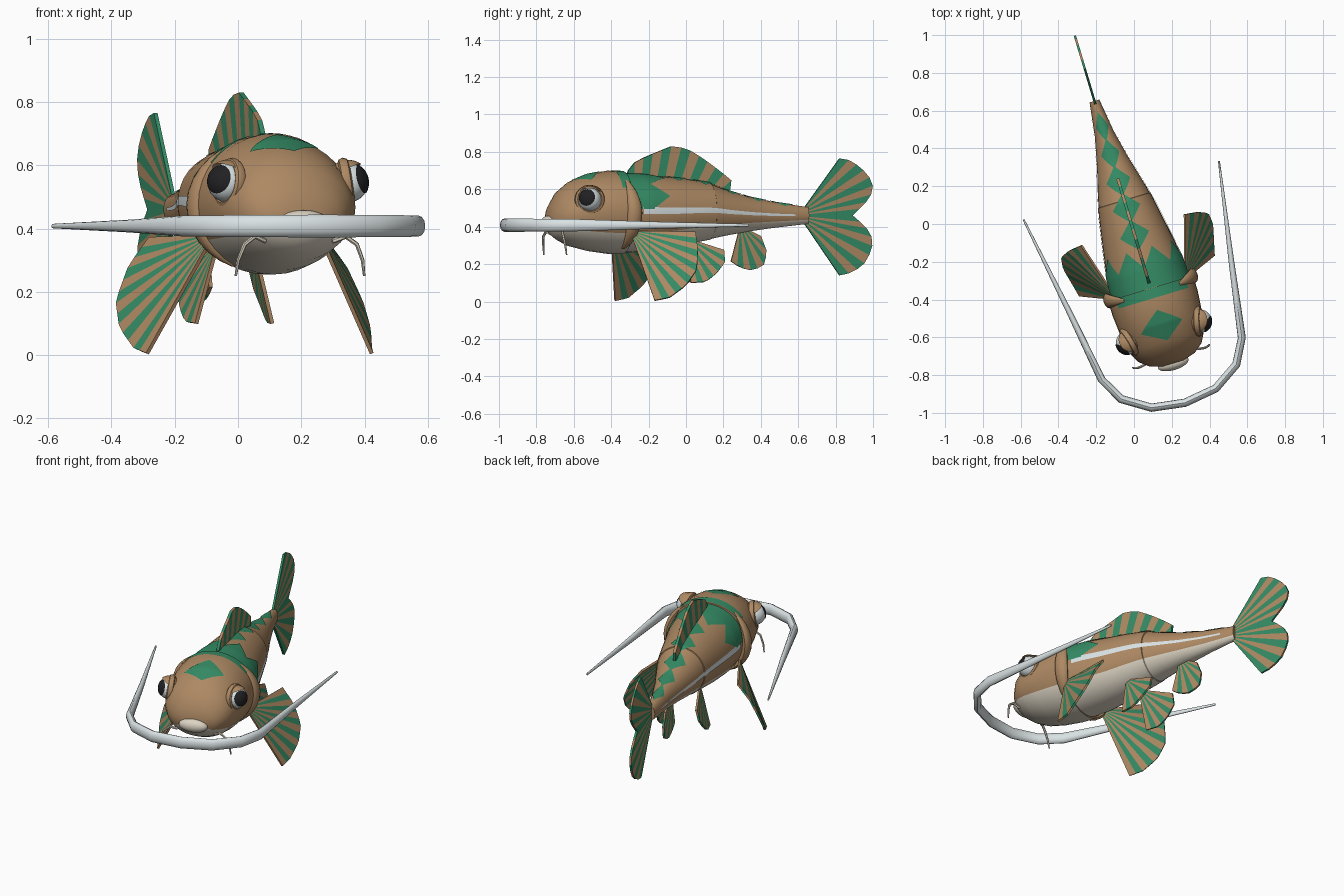
import bpy, bmesh, math
from mathutils import Vector

if "Cube" in bpy.data.objects:
    bpy.data.objects.remove(bpy.data.objects["Cube"])

TURN = math.radians(16.7)          # the whole fish is turned about z


def mat(name, c):
    m = bpy.data.materials.new(name)
    m.diffuse_color = (*c, 1)
    m.use_nodes = True
    m.node_tree.nodes["Principled BSDF"].inputs["Base Color"].default_value = m.diffuse_color
    return m


BROWN = mat("brown", (0.42, 0.25, 0.125))
GREEN = mat("green", (0.035, 0.26, 0.13))
CREAM = mat("cream", (0.72, 0.66, 0.55))
SILVER = mat("silver", (0.70, 0.76, 0.77))
BLACK = mat("black", (0.015, 0.015, 0.017))


def add(name, bm, mats, smooth=True, recalc=True):
    if recalc:
        bmesh.ops.recalc_face_normals(bm, faces=bm.faces)
    me = bpy.data.meshes.new(name)
    bm.to_mesh(me)
    bm.free()
    for m in mats:
        me.materials.append(m)
    ob = bpy.data.objects.new(name, me)
    bpy.context.collection.objects.link(ob)
    ob.rotation_euler.z = TURN
    ob.location.x = -.014
    if smooth:
        bpy.context.view_layer.objects.active = ob
        ob.select_set(True)
        bpy.ops.object.shade_smooth_by_angle(angle=math.radians(40))
        ob.select_set(False)
    return ob


def skin(bm, rings):
    # join rings of points into a capped tube
    vs = [[bm.verts.new(p) for p in r] for r in rings]
    n = len(vs[0])
    for a, b in zip(vs, vs[1:]):
        for i in range(n):
            bm.faces.new((a[i], a[(i + 1) % n], b[(i + 1) % n], b[i]))
    bm.faces.new(vs[0])
    bm.faces.new(vs[-1])


# stations: position, bottom, top, half width
HEAD = [(-.77, .40, .47, .06), (-.75, .355, .525, .125), (-.71, .325, .59, .175),
        (-.65, .295, .64, .207), (-.55, .27, .68, .225), (-.44, .255, .70, .235),
        (-.355, .255, .695, .235)]
BODY = [(-.40, .26, .685, .215), (-.25, .265, .68, .21), (-.10, .285, .665, .185),
        (0, .305, .655, .168), (.13, .33, .635, .145), (.132, .333, .630, .141),
        (.21, .35, .60, .122), (.35, .375, .56, .085), (.50, .395, .53, .052),
        (.68, .415, .505, .027)]


def surf(st, s, deg, off=0.0):
    s = min(max(s, st[0][0]), st[-1][0])
    for a, b in zip(st, st[1:]):
        if s <= b[0]:
            break
    k = (s - a[0]) / (b[0] - a[0])
    lo, hi, w = (a[i] + (b[i] - a[i]) * k for i in (1, 2, 3))
    t = math.radians(deg)
    return Vector(((w + off) * math.cos(t), s,
                   (lo + hi) / 2 + ((hi - lo) / 2 + off) * math.sin(t)))


def hull(name, st):
    bm = bmesh.new()
    skin(bm, [[surf(st, a[0], d) for d in range(0, 360, 10)] for a in st])
    for f in bm.faces:             # pale belly below the flank line
        if len(f.verts) == 4:
            m = sum((surf(st, v.co.y, -30).z - v.co.z for v in f.verts))
            f.material_index = int(m > 0)
    add(name, bm, [BROWN, CREAM])


hull("head", HEAD)
hull("body", BODY)


def patch(name, st, corners, material, off=0.0035, n=14):
    # thin marking between four (angle, position) corners
    bm = bmesh.new()
    a, b, c, d = [Vector(p) for p in corners]
    g = []
    for i in range(n + 1):
        u = i / n
        p, q = a.lerp(b, u), d.lerp(c, u)
        row = [p.lerp(q, j / n) for j in range(n + 1)]
        g.append([bm.verts.new(surf(st, r.y, r.x, off)) for r in row])
    for i in range(n):
        for j in range(n):
            bm.faces.new((g[i][j], g[i + 1][j], g[i + 1][j + 1], g[i][j + 1]))
    bm.normal_update()
    for f in list(bm.faces):
        p = f.calc_center_median()
        if f.normal.dot(p - Vector((0, p.y, .47))) < 0:
            f.normal_flip()
    add(name, bm, [material], recalc=False)


# green markings
patch("forehead_diamond", HEAD, [(60, -.56), (88, -.645), (122, -.575), (90, -.475)], GREEN)
patch("head_collar", HEAD, [(36, -.41), (144, -.41), (144, -.357), (36, -.357)], GREEN)
for k in range(8):
    t0, t1 = 6 + 21 * k, 27 + 21 * k
    e0, e1 = (-.24, -.14) if k % 2 == 0 else (-.14, -.24)
    patch("collar_point", BODY, [(t0, -.37), (t1, -.37), (t1, e1), (t0, e0)], GREEN)
for k in range(5):
    s = -.06 + .15 * k
    w = 26 + 32 * max(s, 0)
    patch("back_diamond", BODY,
          [(90 - w, s), (90, s - .082), (90 + w, s), (90, s + .082)], GREEN)
# pale side stripes
for m in (0, 1):
    c = [(-1, -.3), (9, -.3), (5, .6), (-5, .6)]
    patch("side_stripe", BODY, [(180 - t if m else t, s) for t, s in c], SILVER)


def tube(name, pts, radii, ref, material, sides=12):
    # radii: (across, along ref) for each point
    pts = [Vector(p) for p in pts]
    ref = Vector(ref)
    rings = []
    for i, p in enumerate(pts):
        t = pts[min(i + 1, len(pts) - 1)] - pts[max(i - 1, 0)]
        side = t.cross(ref).normalized()
        rx, rz = radii[i]
        rings.append([p + side * rx * math.cos(a) + ref * rz * math.sin(a)
                      for a in (math.tau * k / sides for k in range(sides))])
    bm = bmesh.new()
    skin(bm, rings)
    return add(name, bm, [material])


# long curved whisker sweeping round the front
half = [(.178, -.962), (.318, -.872), (.387, -.745), (.45, -.344), (.54, .187)]
rad = [(.022, .035), (.022, .034), (.021, .033), (.015, .02), (.005, .007)]
path = [(-x, y, .408) for x, y in half[::-1]] + [(0, -.988, .408)] + [(x, y, .408) for x, y in half]
tube("long_whisker", path, rad[::-1] + [(.022, .036)] + rad, (0, 0, 1), SILVER)


def ball(name, centre, scale, mats, axis=(0, 0, 1), keep=None):
    # sphere with its pole along axis, optionally cut down to a cap
    bm = bmesh.new()
    bmesh.ops.create_uvsphere(bm, u_segments=24, v_segments=24, radius=1)
    q = Vector(axis).to_track_quat('Z', 'Y')
    for v in bm.verts:
        v.co = q @ v.co
    if keep:
        bmesh.ops.delete(bm, geom=[f for f in bm.faces
                                   if not keep(f.calc_center_median())], context='FACES')
    for v in bm.verts:
        v.co = Vector(centre) + Vector([a * b for a, b in zip(v.co, scale)])
    return add(name, bm, mats)


ball("lips", (0, -.77, .418), (.085, .036, .04), [CREAM])

for sx in (-1, 1):
    # eye with pupil, heavy lid and socket rim
    look = Vector((sx * .78, -.58, .24)).normalized()
    eye = Vector((sx * .2, -.597, .545))
    ball("eye", eye, (.062,) * 3, [SILVER], look)
    ball("pupil", eye, (.065,) * 3, [BLACK], look, lambda d: d.dot(look) > .72)
    lid = Vector((-sx * .45, .25, 1)).normalized()
    ball("eyelid", eye, (.072,) * 3, [BROWN], lid, lambda d: d.dot(lid) > .5)
    axis = Vector((sx, -.25, .15)).normalized()
    u = axis.cross(Vector((0, 0, 1))).normalized()
    v = axis.cross(u)
    ring = []
    for k in range(24):
        a = math.tau * k / 24
        r = u * math.cos(a) + v * math.sin(a)
        ring.append([eye - axis * .008 + r * (.066 + .015 * math.cos(b)) + axis * .018 * math.sin(b)
                     for b in (math.tau * j / 8 for j in range(8))])
    bm = bmesh.new()
    vs = [[bm.verts.new(p) for p in r] for r in ring]
    for i in range(24):
        for j in range(8):
            bm.faces.new((vs[i][j], vs[(i + 1) % 24][j],
                          vs[(i + 1) % 24][(j + 1) % 8], vs[i][(j + 1) % 8]))
    add("eye_socket", bm, [BROWN])
    # gill cover rib
    ts = range(-60, 51, 10)
    rib = [surf(HEAD, -.385 + .03 * math.cos(math.radians(t * 1.5)), t) for t in ts]
    fat = [math.cos(math.radians((t + 5) * 1.5)) for t in ts]
    tube("gill_rib", [(sx * p.x, p.y, p.z) for p in rib],
         [(.022 * f + .003, .035 * f + .006) for f in fat], (0, 1, 0), BROWN)
    # short mouth barbel
    tube("barbel", [(sx * x, y, z) for x, y, z in
                    [(.11, -.72, .36), (.15, -.735, .375), (.185, -.74, .35),
                     (.205, -.735, .30), (.212, -.73, .25)]],
         [(.008, .008), (.008, .008), (.007, .007), (.006, .006), (.004, .004)],
         (0, 1, 0), CREAM, 6)


def fan(name, r0, r1, outline, n, thick=.012, first=0):
    # striped fin between a short root line and an outer edge
    pts = [Vector(p) for p in outline]
    lens = [(b - a).length for a, b in zip(pts, pts[1:])]

    def at(u):
        d = u * sum(lens)
        for a, b, l in zip(pts, pts[1:], lens):
            if d <= l + 1e-6:
                return a.lerp(b, d / l)
            d -= l
        return pts[-1]
    bm = bmesh.new()
    r0, r1 = Vector(r0), Vector(r1)
    inner = [bm.verts.new(r0.lerp(r1, i / n)) for i in range(n + 1)]
    outer = [bm.verts.new(at(i / n)) for i in range(n + 1)]
    for i in range(n):
        f = bm.faces.new((inner[i], outer[i], outer[i + 1], inner[i + 1]))
        f.material_index = (i + first) % 2
    ob = add(name, bm, [GREEN, BROWN], smooth=False)
    mod = ob.modifiers.new("thickness", 'SOLIDIFY')
    mod.thickness, mod.offset = thick, 0


# paired fins
for sx in (-1, 1):
    def side(ps):
        return [(sx * x, y, z) for x, y, z in ps]
    fan("pectoral_fin", *side([(.19, -.36, .35), (.195, -.335, .375)]),
        side([(.37, -.286, .005), (.388, -.21, .02), (.41, -.123, .085), (.403, -.06, .17),
              (.355, -.04, .28), (.285, -.032, .37)]), 13, first=1)
    fan("pelvic_fin", *side([(.07, -.02, .31), (.07, .01, .33)]),
        side([(.125, -.01, .10), (.135, .07, .105), (.135, .13, .15), (.125, .18, .21),
              (.108, .18, .275)]), 9, first=1)


def mid(ps):
    return [(0, y * 1.044, z) for y, z in ps]


# centre line fins
fan("dorsal_fin", *mid([(-.32, .66), (.20, .57)]),
    mid([(-.31, .70), (-.27, .75), (-.19, .785), (-.08, .83), (0, .82), (.09, .765),
         (.19, .69), (.25, .64), (.235, .60)]), 13, .016)
fan("anal_fin", *mid([(.28, .37), (.33, .385)]),
    mid([(.24, .215), (.29, .18), (.36, .165), (.42, .20), (.43, .27), (.40, .35)]), 9, first=1)
fan("tail_upper_lobe", *mid([(.63, .50), (.63, .46)]),
    mid([(.82, .765), (.88, .755), (.94, .71), (.995, .645), (1.0, .59), (.96, .53),
         (.89, .46)]), 9)
fan("tail_lower_lobe", *mid([(.63, .46), (.63, .42)]),
    mid([(.89, .46), (.96, .40), (1.0, .33), (.99, .27), (.95, .20), (.89, .155),
         (.82, .14)]), 9)
